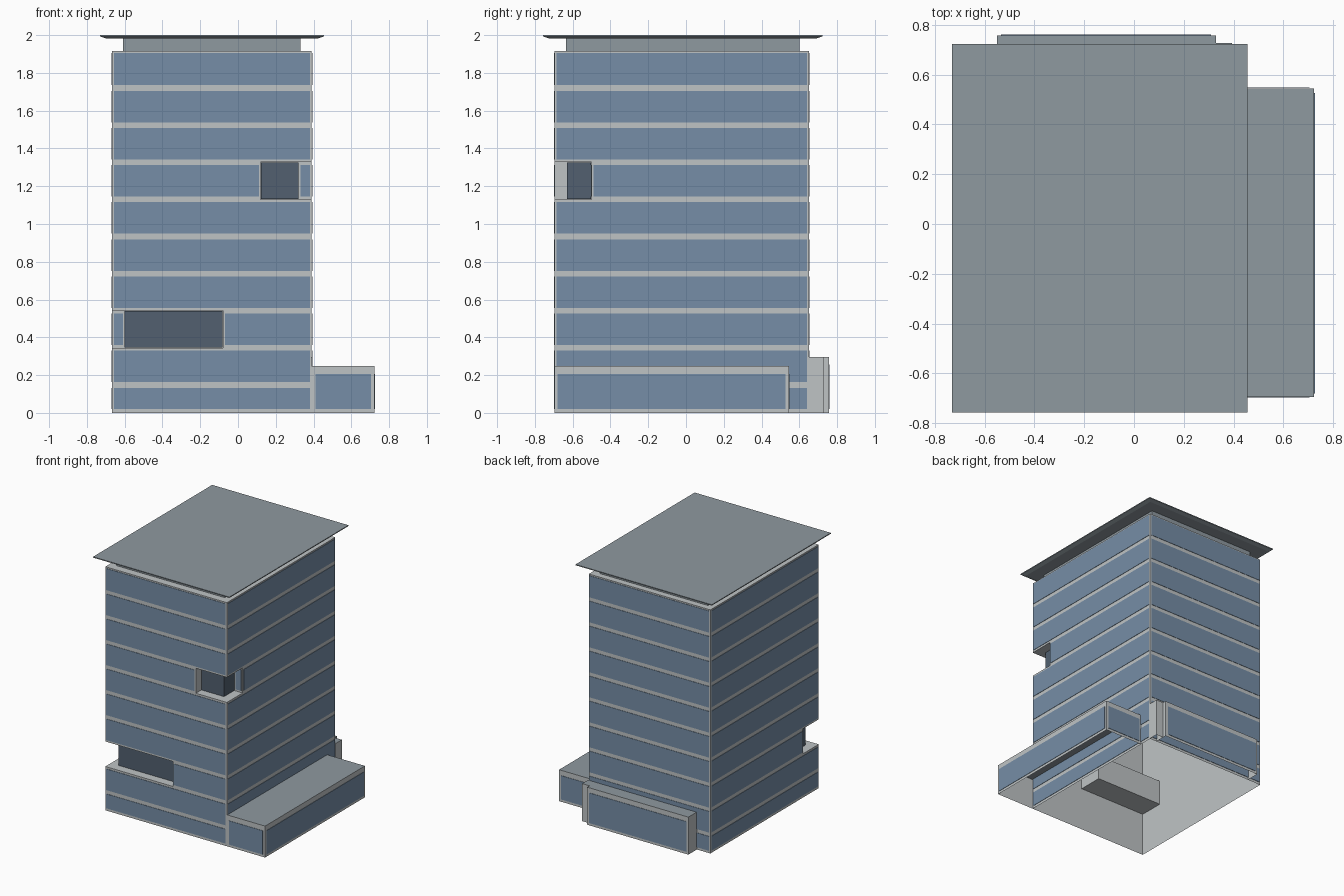
import bpy, bmesh
from mathutils import Vector

cube = bpy.data.objects.get("Cube")
if cube:
    bpy.data.objects.remove(cube, do_unlink=True)


def material(name, r, g, b):
    m = bpy.data.materials.new(name)
    m.use_nodes = True
    m.diffuse_color = (r, g, b, 1)
    m.node_tree.nodes["Principled BSDF"].inputs["Base Color"].default_value = (r, g, b, 1)
    return m


FRAME = material("light grey frame", 0.52, 0.55, 0.56)
GLASS = material("blue glass", 0.18, 0.27, 0.385)
ROOF = material("mid grey roof", 0.275, 0.32, 0.35)
DARK = material("dark recessed glass", 0.085, 0.118, 0.16)


def make_object(name, bm, *mats):
    me = bpy.data.meshes.new(name)
    bm.to_mesh(me)
    bm.free()
    for m in mats:
        me.materials.append(m)
    ob = bpy.data.objects.new(name, me)
    bpy.context.collection.objects.link(ob)
    return ob


def add_box(bm, lo, hi):
    lo, hi = Vector(lo), Vector(hi)
    verts = bmesh.ops.create_cube(bm, size=1)["verts"]
    for v in verts:
        v.co = (lo + hi) / 2 + v.co * (hi - lo)
    return verts


def drop_floor(bm):
    floor = [f for f in bm.faces if f.normal.z < -0.9 and f.calc_center_median().z < 0.01]
    bmesh.ops.delete(bm, geom=floor, context="FACES")


def box(name, lo, hi, *mats, open_floor=False):
    """Box; a second material goes on the top face."""
    bm = bmesh.new()
    add_box(bm, lo, hi)
    bm.normal_update()
    if open_floor:
        drop_floor(bm)
    if len(mats) > 1:
        for f in bm.faces:
            f.material_index = int(f.normal.z > 0.9)
    return make_object(name, bm, *mats)


def add_pane(bm, axis, sign, at, a, b, z0, z1):
    """Thin pane facing sign*axis, spanning a..b sideways."""
    near, far = sorted((at + sign * 0.001, at + sign * 0.004))
    if axis == "x":
        add_box(bm, (near, a, z0), (far, b, z1))
    else:
        add_box(bm, (a, near, z0), (b, far, z1))


# Main dimensions
X0, X1, Y0, Y1, TOP = -0.667, 0.39, -0.695, 0.65, 1.915
STEP, FIRST, HALF, EDGE = 0.1965, 0.148, 0.015, 0.01
DEEP = -0.5          # inner wall of both corner balconies
LOW_X, HIGH_X = -0.08, 0.12


def level(k):
    return FIRST + STEP * k


# Tower shell with two corner balconies cut out
tower = box("tower_shell", (X0, Y0, 0), (X1, Y1, TOP), FRAME)
cutters = [
    box("low_cutter", (-1, -1, level(1)), (LOW_X, DEEP, level(2)), FRAME),
    box("high_cutter", (HIGH_X, -1, level(5)), (1, DEEP, level(6)), FRAME),
]
for c in cutters:
    c.hide_render = True
    mod = tower.modifiers.new("balcony", "BOOLEAN")
    mod.operation, mod.solver, mod.object = "DIFFERENCE", "EXACT", c
deps = bpy.context.evaluated_depsgraph_get()
bm = bmesh.new()
bm.from_mesh(tower.evaluated_get(deps).to_mesh())
tower.modifiers.clear()
drop_floor(bm)
bm.to_mesh(tower.data)
bm.free()
for c in cutters:
    bpy.data.objects.remove(c, do_unlink=True)

# Glass bands, one per floor on every side
bm = bmesh.new()
for k in range(10):
    z0 = 0.02 if k == 0 else level(k - 1) + HALF
    z1 = TOP - EDGE if k == 9 else level(k) - HALF
    low, high = k == 2, k == 6
    front_a = LOW_X if low else X0
    front_b = HIGH_X if high else X1
    add_pane(bm, "y", -1, Y0, front_a + EDGE, front_b - EDGE, z0, z1)
    add_pane(bm, "y", 1, Y1, X0 + EDGE, X1 - EDGE, z0, z1)
    add_pane(bm, "x", -1, X0, (DEEP if low else Y0) + EDGE, Y1 - EDGE, z0, z1)
    add_pane(bm, "x", 1, X1, (DEEP if high else Y0) + EDGE, Y1 - EDGE, z0, z1)
    # Panes on the balcony end walls
    if low:
        add_pane(bm, "y", -1, DEEP, X0 + EDGE, -0.61, z0, z1)
    if high:
        add_pane(bm, "y", -1, DEEP, 0.33, X1 - EDGE, z0, z1)
make_object("tower_glass_bands", bm, GLASS)

# Dark rooms set back inside the balconies
GAP = 0.002
box("low_balcony_room", (-0.6, -0.63, level(1) + GAP),
    (LOW_X - GAP, DEEP - GAP, level(2) - GAP), DARK)
box("high_balcony_room", (HIGH_X + GAP, -0.63, level(5) + GAP),
    (0.32, DEEP - GAP, level(6) - GAP), DARK)

# Set-back top storey and overhanging roof with bevelled underside
box("top_storey", (-0.61, -0.635, TOP), (0.33, 0.6, 1.984), ROOF)
bm = bmesh.new()
add_box(bm, (-0.73, -0.757, 1.983), (0.455, 0.722, 2))
centre = Vector((-0.1375, -0.0175, 0))
for v in bm.verts:
    if v.co.z < 1.99:
        v.co.x -= 0.03 if v.co.x > centre.x else -0.03
        v.co.y -= 0.03 if v.co.y > centre.y else -0.03
bmesh.ops.bisect_plane(bm, geom=bm.verts[:] + bm.edges[:] + bm.faces[:],
                       plane_co=(0, 0, 1.993), plane_no=(0, 0, 1))
for v in bm.verts:
    if 1.99 < v.co.z < 1.995:
        v.co.x = 0.455 if v.co.x > centre.x else -0.73
        v.co.y = 0.722 if v.co.y > centre.y else -0.757
make_object("roof_slab", bm, ROOF)

# Low side wing
WX, WY, WZ = 0.722, 0.545, 0.247
box("side_wing", (X1, Y0, 0), (WX, WY, WZ), FRAME, ROOF, open_floor=True)
bm = bmesh.new()
add_pane(bm, "x", 1, WX, Y0 + 0.015, WY - 0.018, 0.02, 0.207)
for sign, at in ((-1, Y0), (1, WY)):
    add_pane(bm, "y", sign, at, X1 + 0.02, WX - 0.018, 0.02, 0.207)
make_object("side_wing_glass", bm, GLASS)

# Rear bay with a stepped end
box("rear_bay", (-0.55, Y1, 0), (0.33, 0.756, 0.295), FRAME, ROOF, open_floor=True)
box("rear_bay_step", (0.33, Y1, 0), (0.394, 0.727, 0.295), FRAME, ROOF, open_floor=True)
bm = bmesh.new()
add_pane(bm, "y", 1, 0.756, -0.535, 0.31, 0.02, 0.257)
make_object("rear_bay_glass", bm, GLASS)
